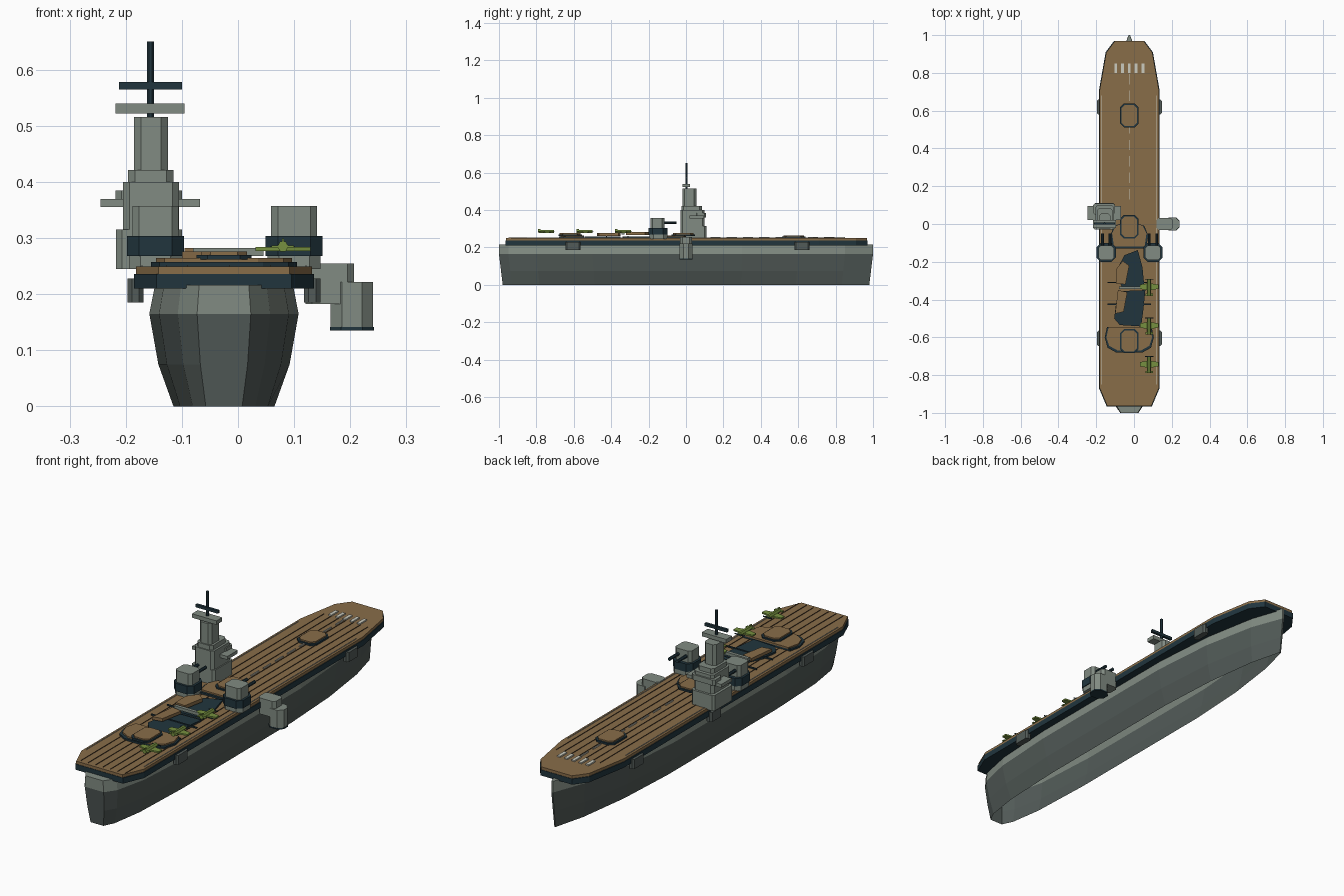
import bpy, bmesh, math
from mathutils import Matrix

cube = bpy.data.objects.get("Cube")
if cube:
    bpy.data.objects.remove(cube, do_unlink=True)


def material(name, rgb):
    m = bpy.data.materials.new(name)
    m.use_nodes = True
    m.diffuse_color = (*rgb, 1)
    m.node_tree.nodes["Principled BSDF"].inputs["Base Color"].default_value = (*rgb, 1)
    return m


GREY = material("ship grey", (0.22, 0.26, 0.225))
HULL = material("dark hull grey", (0.085, 0.105, 0.098))
WOOD = material("deck wood", (0.25, 0.153, 0.066))
SEAM = material("seam brown", (0.1, 0.065, 0.035))
DARK = material("dark slate", (0.015, 0.036, 0.048))
PALE = material("pale marking", (0.6, 0.6, 0.52))
GREEN = material("aircraft green", (0.18, 0.28, 0.05))
CX = -0.025  # ship centreline


def finish(name, bm, *mats):
    bmesh.ops.recalc_face_normals(bm, faces=bm.faces)
    mesh = bpy.data.meshes.new(name)
    bm.to_mesh(mesh)
    bm.free()
    for mat in mats:
        mesh.materials.append(mat)
    ob = bpy.data.objects.new(name, mesh)
    bpy.context.collection.objects.link(ob)


def prism(name, points, z0, z1, mat):
    """Vertical extrusion of a plan outline."""
    bm = bmesh.new()
    face = bm.faces.new([bm.verts.new((x, y, z0)) for x, y in points])
    top = bmesh.ops.extrude_face_region(bm, geom=[face])["geom"]
    verts = [v for v in top if isinstance(v, bmesh.types.BMVert)]
    bmesh.ops.translate(bm, verts=verts, vec=(0, 0, z1 - z0))
    finish(name, bm, mat)


def block(name, x0, x1, y0, y1, z0, z1, mat, cut=0):
    """Box, optionally with chamfered vertical corners."""
    c = cut
    if c:
        pts = [(x0 + c, y0), (x1 - c, y0), (x1, y0 + c), (x1, y1 - c),
               (x1 - c, y1), (x0 + c, y1), (x0, y1 - c), (x0, y0 + c)]
    else:
        pts = [(x0, y0), (x1, y0), (x1, y1), (x0, y1)]
    prism(name, pts, z0, z1, mat)


def rod(name, x, y, z, radius, length, axis, mat, sides=8):
    bm = bmesh.new()
    bmesh.ops.create_cone(bm, cap_ends=True, segments=sides, radius1=radius,
                          radius2=radius, depth=length)
    turn = Matrix.Rotation(math.pi / 2, 4, axis) if axis else Matrix()
    bm.transform(Matrix.Translation((x, y, z)) @ turn @ Matrix.Rotation(math.pi / sides, 4, "Z"))
    finish(name, bm, mat)


def mirrored(half):
    """Outline from right-hand points given as (half width, y)."""
    return [(CX + w, y) for w, y in half] + [(CX - w, y) for w, y in reversed(half)]


# Hull shell, open underneath, lofted through cross-sections to a sharp bow
section = [(0.09, 0), (0.117, 0.075), (0.133, 0.165), (0.123, 0.216)]
stations = [(-1, 0.36), (-0.95, 0.62), (-0.8, 0.87), (-0.5, 1), (0.3, 1),
            (0.6, 0.82), (0.85, 0.45), (1, 0.03)]
bm = bmesh.new()
rings = []
for y, s in stations:
    ring = [(w, z) for w, z in section] + [(-w, z) for w, z in reversed(section)]
    rings.append([bm.verts.new((CX + w * s, y * (0.98 + 0.02 * min(1, z / 0.165)), z))
                  for w, z in ring])
for a, b in zip(rings, rings[1:]):
    for i in range(len(a) - 1):
        bm.faces.new((a[i], a[i + 1], b[i + 1], b[i]))
for ring in (rings[0], rings[-1]):
    for i in range(len(section) - 1):
        bm.faces.new((ring[i], ring[i + 1], ring[-2 - i], ring[-1 - i]))
# Dark below the knuckle, lighter band above it
for f in bm.faces:
    f.material_index = 1 if f.calc_center_median().z < 0.16 else 0
finish("hull", bm, GREY, HULL)

# Flight deck: dark edge slab with the wooden deck on it
outline = [(0.12, -0.965), (0.16, -0.87), (0.16, 0.71), (0.125, 0.91), (0.08, 0.97)]
prism("deck_edge", mirrored(outline), 0.21, 0.236, DARK)
prism("flight_deck", mirrored([(w - 0.003, y * 0.998) for w, y in outline]), 0.236, 0.249, WOOD)

# Plank seams, edge lines and runway markings
for i in range(-3, 4):
    x = CX + i * 0.037 + 0.009
    block("plank_seam", x, x + 0.0007, -0.95, 0.8, 0.249, 0.252, SEAM)
for side in (-1, 1):
    x = CX + side * 0.146
    block("edge_line", x - 0.001, x + 0.001, -0.85, 0.68, 0.249, 0.252, PALE)
for i in range(8):
    y = 0.13 + i * 0.087
    block("centre_dash", CX - 0.002, CX + 0.002, y, y + 0.055, 0.249, 0.255, PALE)
for i in range(-2, 3):
    x = CX + i * 0.036
    block("bow_bar", x - 0.0075, x + 0.0075, 0.8, 0.85, 0.249, 0.255, PALE)

# Raised wooden platforms with dark rims
aft = [(0.07, -0.68), (0.115, -0.655), (0.13, -0.6), (0.118, -0.545)]
fore = [(0.09, -0.13), (0.10, -0.06), (0.08, -0.01), (0.05, 0.0)]
for name, shape in (("aft_platform", aft), ("fore_platform", fore)):
    prism(name + "_rim", mirrored(shape), 0.249, 0.257, DARK)
    prism(name, mirrored([(w - 0.009, y + (0.01 if i < 2 else 0))
                          for i, (w, y) in enumerate(shape)]), 0.257, 0.264, WOOD)

# Aircraft lifts
for y in (-0.62, -0.015, 0.575):
    z = 0.249 if y > 0.1 else 0.262
    block("lift_rim", CX - 0.049, CX + 0.049, y - 0.063, y + 0.063, z, z + 0.008, DARK, 0.02)
    block("lift", CX - 0.041, CX + 0.041, y - 0.055, y + 0.055, z + 0.008, z + 0.014, WOOD, 0.017)

# Open dark deck patches and the loose wooden panels over them
prism("fore_patch", [(-0.085, -0.23), (-0.05, -0.165), (0.02, -0.138), (0.045, -0.23),
                     (0.055, -0.335), (-0.06, -0.34), (-0.085, -0.29)], 0.249, 0.257, DARK)
prism("aft_patch", [(-0.065, -0.355), (0.06, -0.35), (0.05, -0.45), (0.038, -0.542),
                    (-0.075, -0.535), (-0.105, -0.5), (-0.095, -0.42)], 0.249, 0.257, DARK)
prism("fore_panel", [(-0.095, -0.315), (-0.045, -0.32), (-0.025, -0.22), (-0.06, -0.195),
                     (-0.095, -0.24)], 0.266, 0.282, WOOD)
prism("aft_panel", [(-0.1, -0.475), (-0.055, -0.465), (-0.035, -0.36), (-0.085, -0.35)],
      0.262, 0.276, WOOD)
block("patch_beam", -0.08, 0.045, -0.345, -0.33, 0.268, 0.282, GREY)
for y in (-0.31, -0.425, -0.55):
    block("arrestor_wire", -0.14, 0.09, y - 0.003, y + 0.003, 0.254, 0.26, DARK)

# Side sponsons
for side in (-1, 1):
    for y in (-0.605, 0.06, 0.62):
        x0, x1 = sorted((CX + side * 0.143, CX + side * 0.172))
        if y != 0.06 or side < 0:
            block("sponson", x0, x1, y - 0.04, y + 0.04, 0.185, 0.228, HULL, 0.008)

# Side funnel bending down over the water
block("funnel_trunk", 0.12, 0.207, -0.032, 0.032, 0.182, 0.255, GREY, 0.012)
block("funnel_outlet", 0.165, 0.241, -0.034, 0.034, 0.14, 0.222, GREY, 0.02)
block("funnel_rim", 0.164, 0.242, -0.035, 0.035, 0.135, 0.141, DARK, 0.02)

# Island superstructure with mast
island = [("island_base", -0.217, -0.1, -0.03, 0.11, 0.245, 0.315, 0.01),
          ("island_middle", -0.205, -0.105, -0.03, 0.1, 0.315, 0.4, 0.012),
          ("island_step", -0.196, -0.115, -0.025, 0.085, 0.4, 0.421, 0.012),
          ("island_tower", -0.185, -0.125, -0.02, 0.055, 0.421, 0.516, 0.012),
          ("bridge_wing", -0.245, -0.068, 0.02, 0.095, 0.355, 0.37, 0),
          ("bridge_shelter", -0.218, -0.1, 0.05, 0.108, 0.36, 0.385, 0.01),
          ("radar_bar", -0.218, -0.095, -0.02, 0.022, 0.522, 0.54, 0)]
for name, *size, cut in island:
    block(name, *size, GREY, cut)
rod("mast", -0.156, 0.003, 0.583, 0.0068, 0.135, None, DARK)
block("mast_yard", -0.212, -0.1, -0.003, 0.009, 0.565, 0.578, DARK)

# Twin-gun turrets either side of the deck
for x in (-0.147, 0.1):
    block("turret_foot", x - 0.047, x + 0.047, -0.195, -0.1, 0.245, 0.268, GREY, 0.02)
    block("turret_ring", x - 0.051, x + 0.051, -0.2, -0.1, 0.268, 0.304, DARK, 0.022)
    block("turret_house", x - 0.041, x + 0.041, -0.19, -0.115, 0.304, 0.357, GREY, 0.012)
    for dx in (-0.02, 0.02):
        rod("gun_barrel", x + dx, -0.09, 0.332, 0.0075, 0.08, "X", DARK)

# Parked aircraft facing the bow
for y in (-0.335, -0.54, -0.745):
    x = 0.08
    rod("aircraft_body", x, y - 0.002, 0.285, 0.01, 0.085, "X", GREEN, 6)
    prism("aircraft_wing", [(x - 0.049, y - 0.008), (x, y - 0.018), (x + 0.049, y - 0.008),
                            (x + 0.049, y + 0.014), (x, y + 0.022), (x - 0.049, y + 0.014)],
          0.277, 0.284, GREEN)
    block("aircraft_tail", x - 0.02, x + 0.02, y - 0.045, y - 0.032, 0.283, 0.287, GREEN)
    block("aircraft_fin", x - 0.002, x + 0.002, y - 0.045, y - 0.032, 0.287, 0.299, GREEN)
    block("propeller", x - 0.022, x + 0.022, y + 0.041, y + 0.045, 0.282, 0.286, DARK)
